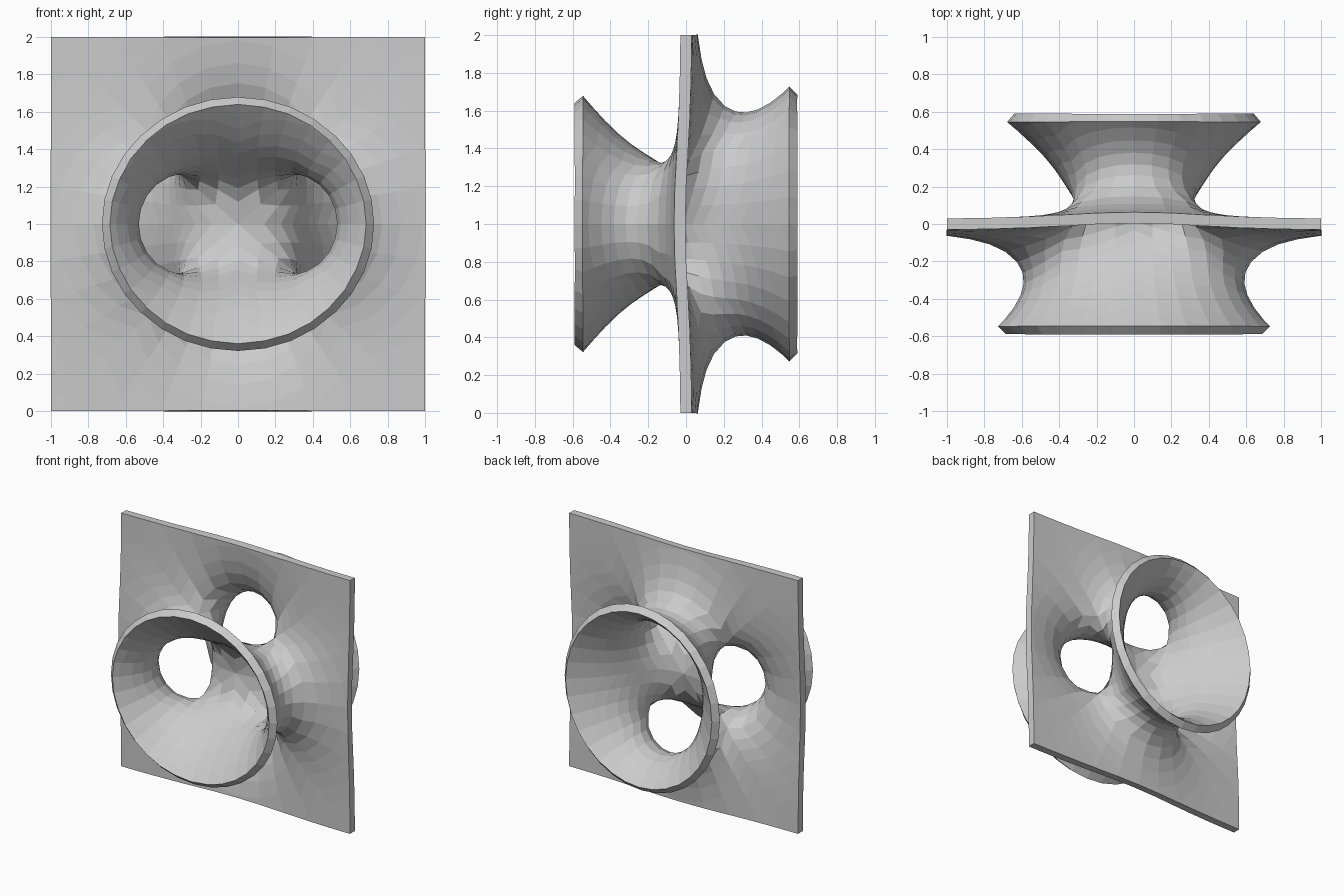
import bpy, bmesh, math

if "Cube" in bpy.data.objects:
    bpy.data.objects.remove(bpy.data.objects["Cube"])

E1 = 6.87519          # half-period value of the square-lattice elliptic function
K = math.pi / (2 * E1)
PI = math.pi
SEG = 4               # divisions per 45 degrees
RIM = 0.568           # where the two funnels are cut off


def sin_c(w):
    return complex(math.sin(w.real) * math.cosh(w.imag), math.cos(w.real) * math.sinh(w.imag))


def cos_c(w):
    return complex(math.cos(w.real) * math.cosh(w.imag), -math.sin(w.real) * math.sinh(w.imag))


def lam(n):
    q = math.exp(-2 * PI * n)
    return q / (1 - q)


def zeta(z):
    s = PI * z + PI * cos_c(PI * z) / sin_c(PI * z)
    return s + 4 * PI * sum(lam(n) * sin_c(2 * PI * n * z) for n in range(1, 7))


def wp(z):
    s = -PI + PI ** 2 / sin_c(PI * z) ** 2
    return s - 8 * PI ** 2 * sum(n * lam(n) * cos_c(2 * PI * n * z) for n in range(1, 7))


def surface(z):
    """Three-ended minimal surface, rescaled to the model's proportions."""
    a, b, c = zeta(z), zeta(z - 0.5), zeta(z - 0.5j)
    x = abs(0.5 * (-a.real + PI * z.real + PI * K / 2 + K * (b - c).real))
    y = abs(0.5 * (a.imag + PI * z.imag + PI * K / 2 + K * (b - c).imag))
    p = wp(z)
    h = abs(math.sqrt(2 * PI) / 4 * math.log(abs((p - E1) / (p + E1))))
    r = math.hypot(x, y)
    if r < 1e-5:
        return (0, 0, 0)
    L = math.log(r / 1.56)
    f = 0.56 * math.exp(0.78 * L - 0.12 * (math.sqrt(L * L + 0.04) - 0.2)) / r
    return (x * f, -0.57 * (h / 2.28) ** 1.08, y * f)


def add_grid(bm, rows):
    vs = [[bm.verts.new(p) for p in row] for row in rows]
    for r0, r1 in zip(vs, vs[1:]):
        for i in range(len(r0) - 1):
            bm.faces.new((r0[i], r0[i + 1], r1[i + 1], r1[i]))


# parameter patches: one fans out to the flat plate, one to the funnel
angles = [PI / 4 * i / SEG for i in range(2 * SEG + 1)]
plate_edge = [complex(0.25, 0.25 * math.tan(a)) for a in angles[:SEG + 1]]
funnel_edge = plate_edge + [
    0.5 + 0.5 / (math.cos(a) + math.sin(a)) * complex(-math.cos(a), math.sin(a))
    for a in angles[SEG + 1:]]
patches = []
for pole, edge, smallest, steps in ((0, plate_edge, 0.1, 12), (0.5, funnel_edge, 0.06, 13)):
    patches.append([[surface(pole + (p - pole) * smallest ** (k / steps)) for p in edge]
                    for k in range(steps + 1)])

# one quadrant: the piece and its half-turn about the diagonal line
bm = bmesh.new()
for rows in patches:
    add_grid(bm, rows)
    add_grid(bm, [[(z, -y, x) for x, y, z in row] for row in rows])
bmesh.ops.remove_doubles(bm, verts=bm.verts[:], dist=1e-4)

# trim to square plate and funnel rims
for co, no in (((1, 0, 0), (1, 0, 0)), ((0, 0, 1), (0, 0, 1)),
               ((0, RIM, 0), (0, 1, 0)), ((0, -RIM, 0), (0, -1, 0))):
    bmesh.ops.bisect_plane(bm, geom=bm.verts[:] + bm.edges[:] + bm.faces[:],
                           plane_co=co, plane_no=no, clear_outer=True)

# mirror left/right and up/down
for axis in (0, 2):
    dup = bmesh.ops.duplicate(bm, geom=bm.verts[:] + bm.edges[:] + bm.faces[:])
    for g in dup["geom"]:
        if isinstance(g, bmesh.types.BMVert):
            g.co[axis] *= -1
    bmesh.ops.remove_doubles(bm, verts=bm.verts[:], dist=1e-3)
for v in bm.verts:
    v.co.z += 1
bmesh.ops.recalc_face_normals(bm, faces=bm.faces[:])

mesh = bpy.data.meshes.new("minimal_surface")
bm.to_mesh(mesh)
bm.free()
obj = bpy.data.objects.new("minimal_surface", mesh)
bpy.context.collection.objects.link(obj)

# wall thickness
wall = obj.modifiers.new("wall", "SOLIDIFY")
wall.thickness = 0.06
wall.offset = 0
